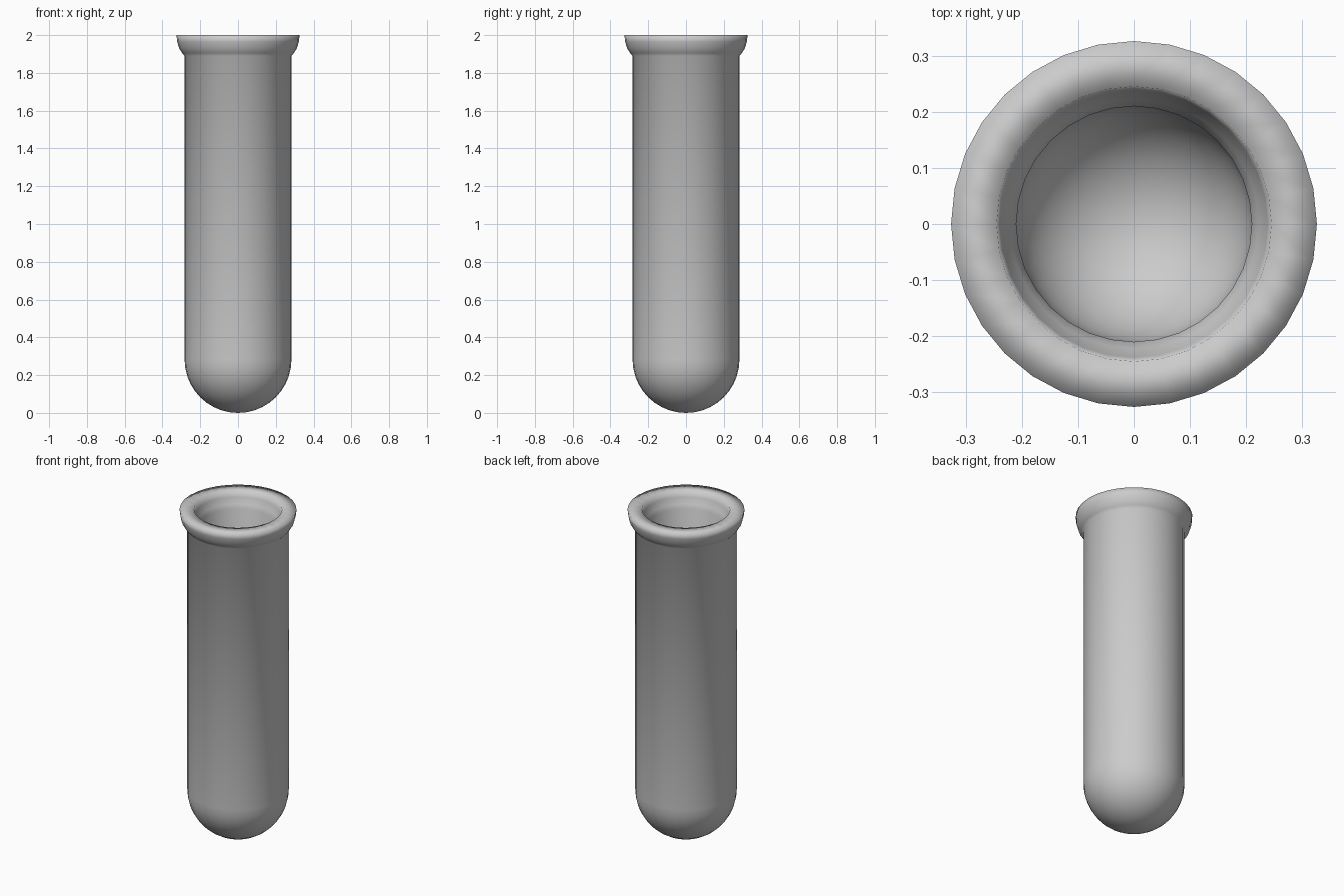
import bpy, bmesh, math

if "Cube" in bpy.data.objects:
    bpy.data.objects.remove(bpy.data.objects["Cube"])

SIDES = 32
OUTER, INNER, CENTRE = 0.283, 0.21, 0.283


def bowl(radius, steps=10):
    """Quarter-circle profile from the pole up to the straight wall."""
    return [(radius * math.sin(i / steps * math.pi / 2),
             CENTRE - radius * math.cos(i / steps * math.pi / 2))
            for i in range(steps + 1)]


# Outer wall and flared lip, then inner lip and wall back to the bottom
outside = bowl(OUTER) + [(0.283, 1.89), (0.296, 1.905), (0.312, 1.93), (0.322, 1.965), (0.326, 2.0)]
inside = bowl(INNER) + [(0.21, 1.905), (0.222, 1.93), (0.238, 1.965), (0.245, 2.0)]
profile = outside + inside[::-1]

# Lathe the profile around z
bm = bmesh.new()
verts = [bm.verts.new((r, 0, z)) for r, z in profile]
edges = [bm.edges.new(pair) for pair in zip(verts, verts[1:])]
bmesh.ops.spin(bm, geom=verts + edges, cent=(0, 0, 0), axis=(0, 0, 1),
               angle=2 * math.pi, steps=SIDES, use_duplicate=False)
bmesh.ops.remove_doubles(bm, verts=bm.verts[:], dist=1e-4)
bmesh.ops.recalc_face_normals(bm, faces=bm.faces[:])
for face in bm.faces:
    face.smooth = True

mesh = bpy.data.meshes.new("test_tube")
bm.to_mesh(mesh)
bm.free()
tube = bpy.data.objects.new("test_tube", mesh)
bpy.context.collection.objects.link(tube)
